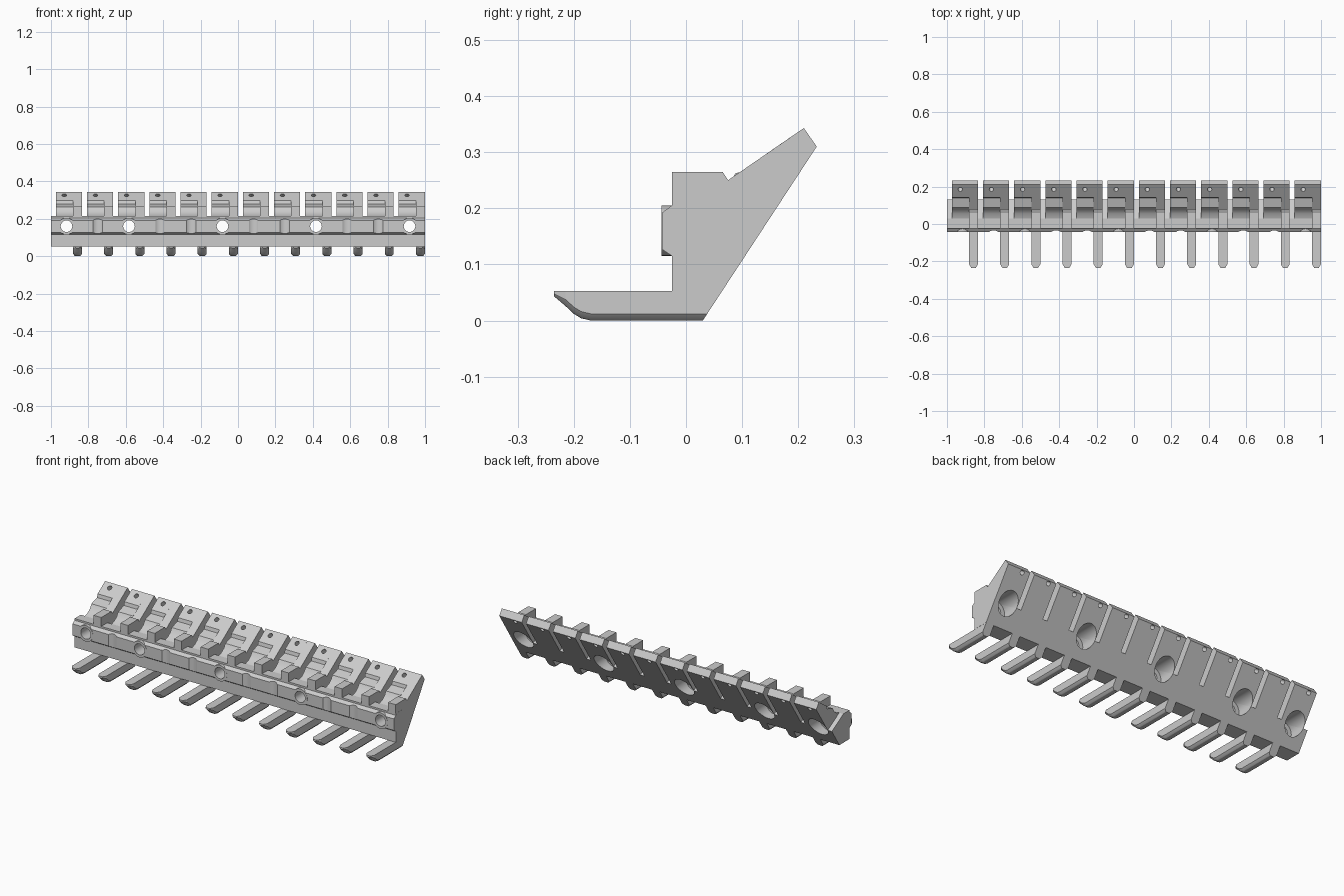
import bpy, bmesh, math
from mathutils import Vector, Matrix

if "Cube" in bpy.data.objects:
    bpy.data.objects.remove(bpy.data.objects["Cube"])

PITCH = 1 / 6
TABS = [-0.974 + i * PITCH for i in range(12)]       # left edge of each tab
HOLES = [-0.917, -0.583, -0.083, 0.417, 0.917]
HOLE_Z = 0.16


def back(z):
    """y of the sloped rear face at height z"""
    return 0.03 + 0.655 * z


def loft(bm, rings):
    """closed solid through equal-length rings"""
    vs = [[bm.verts.new(p) for p in r] for r in rings]
    n = len(rings[0])
    for a, b in zip(vs, vs[1:]):
        for i in range(n):
            bm.faces.new((a[i], a[(i + 1) % n], b[(i + 1) % n], b[i]))
    bm.faces.new(vs[0])
    bm.faces.new(vs[-1])


def prism(bm, profile, x0, x1):
    loft(bm, [[(x, y, z) for y, z in profile] for x in (x0, x1)])


def lathe(bm, stations, origin, axis, sides=32):
    """stepped round solid: stations are (distance along axis, radius)"""
    rot = Vector((0, 0, 1)).rotation_difference(Vector(axis)).to_matrix()
    loft(bm, [[Vector(origin) + rot @ Vector((r * math.cos(2 * math.pi * k / sides),
               r * math.sin(2 * math.pi * k / sides), d)) for k in range(sides)]
              for d, r in stations])


def finish(bm, name):
    bmesh.ops.recalc_face_normals(bm, faces=bm.faces)
    me = bpy.data.meshes.new(name)
    bm.to_mesh(me)
    bm.free()
    ob = bpy.data.objects.new(name, me)
    bpy.context.collection.objects.link(ob)
    return ob


def cut(ob, *cutters):
    bpy.context.view_layer.objects.active = ob
    for c in cutters:
        m = ob.modifiers.new("cut", 'BOOLEAN')
        m.operation, m.solver, m.object = 'DIFFERENCE', 'EXACT', c
        bpy.ops.object.modifier_apply(modifier=m.name)


# floor of the gaps between tabs, front to back
floor = [(0.03, 0.215), (0.05, 0.202), (back(0.155), 0.155)]

# continuous beam with chamfered front rail
bm = bmesh.new()
prism(bm, [(-0.025, 0.053), (-0.025, 0.115), (-0.043, 0.127), (-0.043, 0.192),
           (-0.025, 0.205), (-0.025, 0.215)] + floor + [(back(0.053), 0.053)], -1, 1)
beam = finish(bm, "beam")

# left part of each tab: pocket, step and upper slab
bm = bmesh.new()
for x in TABS:
    prism(bm, floor + [(0.233, 0.31), (0.21, 0.343), (0.143, 0.297), (0.138, 0.278),
                       (0.088, 0.262), (0.075, 0.24), (0.055, 0.224)], x, x + 0.092)
tabs = finish(bm, "tab_pockets")

# right part of each tab: block and full slope
bm = bmesh.new()
for x in TABS:
    prism(bm, [(-0.025, 0.215)] + floor + [(0.233, 0.31), (0.21, 0.343), (0.075, 0.25),
               (0.065, 0.265), (-0.025, 0.265)], x + 0.092, x + 0.14)
blocks = finish(bm, "tab_blocks")

# fingers under the beam with chamfered undersides and pointed tips
bm = bmesh.new()
for x in TABS:
    cx, rings = x + 0.116, []
    for y, w, zb in [(-0.235, 0.012, 0.043), (-0.215, 0.024, 0.026), (-0.2, 0.024, 0.012),
                     (-0.187, 0.024, 0.004), (-0.17, 0.024, 0.0), (0.03, 0.024, 0.0)]:
        c = min(0.012, (0.053 - zb) * 0.5)
        sec = [(-w, 0.053), (-w, zb + c), (c * 0.7 - w, zb + c * 0.2), (c * 1.1 - w, zb),
               (w - c * 1.1, zb), (w - c * 0.7, zb + c * 0.2), (w, zb + c), (w, 0.053)]
        if w < 0.02:
            sec = [(max(-w, min(w, a)), b) for a, b in sec]
        rings.append([(cx + a, back(b) if y > 0 else y, b) for a, b in sec])
    loft(bm, rings)
finish(bm, "fingers")

# round bosses on the rail
bm = bmesh.new()
for x in HOLES:
    lathe(bm, [(-0.044, 0.045), (-0.02, 0.045)], (x, 0, HOLE_Z), (0, 1, 0))
bosses = finish(bm, "hole_bosses")

# cutter: screw holes with rear counterbore
bm = bmesh.new()
for x in HOLES:
    lathe(bm, [(-0.1, 0.031), (0.04, 0.031), (0.04, 0.056), (0.3, 0.056)],
          (x, 0, HOLE_Z), (0, 1, 0))
screw = finish(bm, "screw_cutter")

# cutter: small holes square to the rear face
bm = bmesh.new()
for x in TABS:
    lathe(bm, [(-0.05, 0.012), (0.15, 0.012)], (x + 0.045, 0.185, 0.326),
          (0, 0.834, -0.551), 16)
pin = finish(bm, "pin_cutter")

# cutter: shallow upright dents in the rail between bosses
bm = bmesh.new()
for i in range(12):
    x = -0.917 + i * PITCH
    if min(abs(x - h) for h in HOLES) > 0.05:
        lathe(bm, [(0.1, 0.04), (0.21, 0.04)], (x, -0.074, 0), (0, 0, 1))
dent = finish(bm, "dent_cutter")

cut(beam, screw, dent)
cut(bosses, screw)
cut(tabs, screw, pin)
cut(blocks, screw)
for c in (screw, pin, dent):
    bpy.data.objects.remove(c)

# smooth rounded surfaces, keep edges crisp
for ob in bpy.context.scene.objects:
    ob.select_set(True)
bpy.ops.object.shade_smooth_by_angle(angle=math.radians(25))
